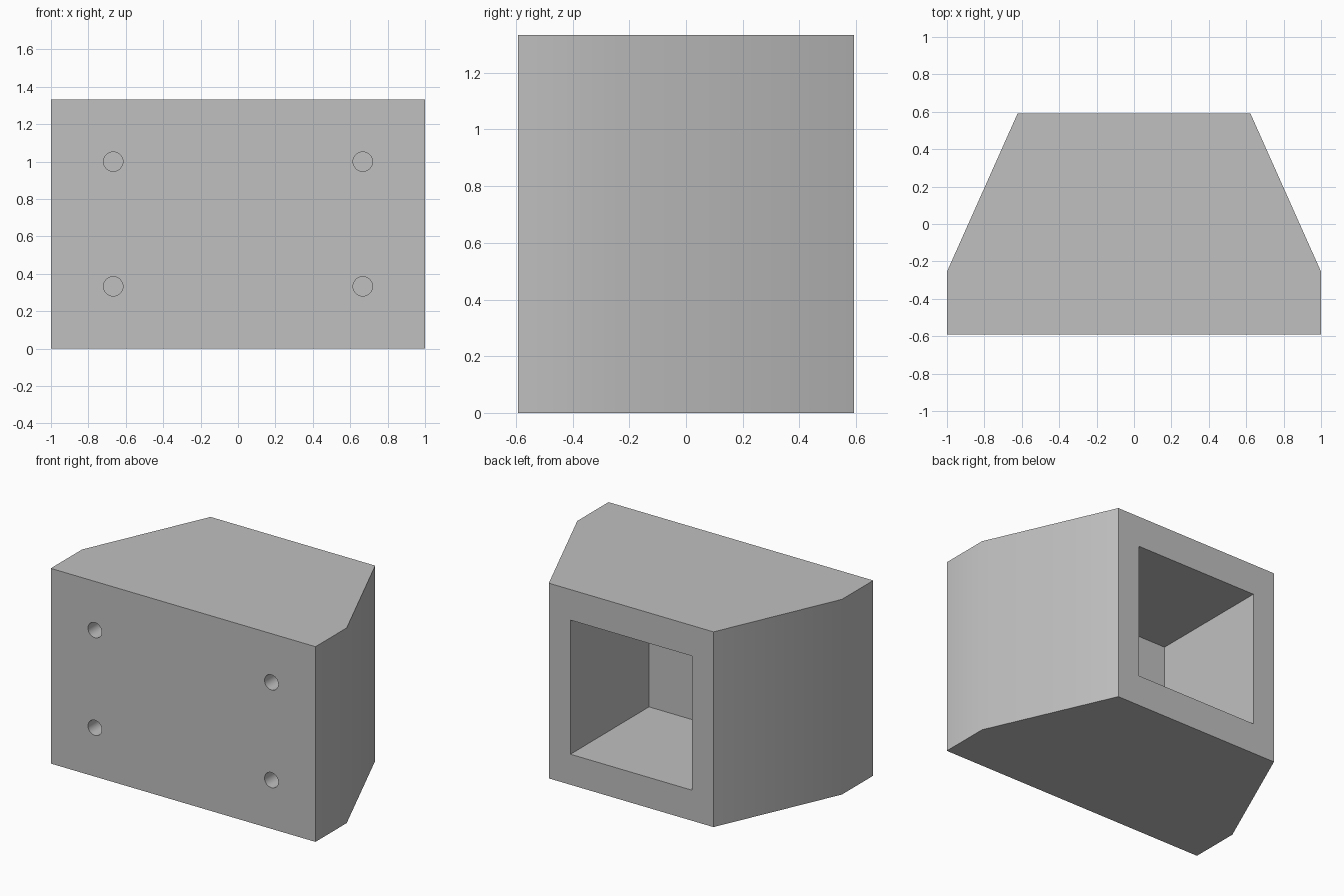
import bpy
import bmesh
import math

cube = bpy.data.objects.get("Cube")
if cube:
    bpy.data.objects.remove(cube, do_unlink=True)

HEIGHT = 1.333
FRONT, BEND, BACK = -0.592, -0.255, 0.592

grey = bpy.data.materials.new("plain grey")
grey.use_nodes = True
grey.diffuse_color = (0.53, 0.53, 0.53, 1)
grey.node_tree.nodes["Principled BSDF"].inputs["Base Color"].default_value = grey.diffuse_color


def add_prism(name, outline, depth):
    """Extrude a closed outline of 3D points along a vector."""
    bm = bmesh.new()
    face = bm.faces.new([bm.verts.new(p) for p in outline])
    extruded = bmesh.ops.extrude_face_region(bm, geom=[face])["geom"]
    moved = [v for v in extruded if isinstance(v, bmesh.types.BMVert)]
    bmesh.ops.translate(bm, vec=depth, verts=moved)
    bmesh.ops.recalc_face_normals(bm, faces=bm.faces)
    mesh = bpy.data.meshes.new(name)
    bm.to_mesh(mesh)
    bm.free()
    mesh.materials.append(grey)
    obj = bpy.data.objects.new(name, mesh)
    bpy.context.collection.objects.link(obj)
    return obj


# Tapered block, mirrored outline seen from above
half = [(1, FRONT), (1, BEND), (0.622, BACK)]
outline = half + [(-x, y) for x, y in reversed(half)]
block = add_prism("tapered_block", [(x, y, 0) for x, y in outline], (0, 0, HEIGHT))

# Square pocket opening at the back
side = 0.458
square = [(sx * side, BEND, HEIGHT / 2 + sz * side)
          for sx, sz in ((-1, -1), (1, -1), (1, 1), (-1, 1))]
cutters = [add_prism("pocket_cutter", square, (0, 1, 0))]

# Four blind screw holes in the front
for x in (-0.667, 0.667):
    for z in (0.333, 1.0):
        turns = [math.tau * i / 32 for i in range(32)]
        ring = [(x + 0.052 * math.cos(a), FRONT - 0.1, z + 0.052 * math.sin(a)) for a in turns]
        cutters.append(add_prism("hole_cutter", ring, (0, 0.43, 0)))

# Cut the block, then drop the cutters
bpy.ops.object.select_all(action="DESELECT")
bpy.context.view_layer.objects.active = block
block.select_set(True)
for cutter in cutters:
    cutter.hide_render = True
    mod = block.modifiers.new("cut", "BOOLEAN")
    mod.operation = "DIFFERENCE"
    mod.solver = "EXACT"
    mod.object = cutter
    bpy.ops.object.modifier_apply(modifier=mod.name)
for cutter in cutters:
    bpy.data.objects.remove(cutter, do_unlink=True)

bpy.ops.object.shade_smooth_by_angle(angle=math.radians(30))
